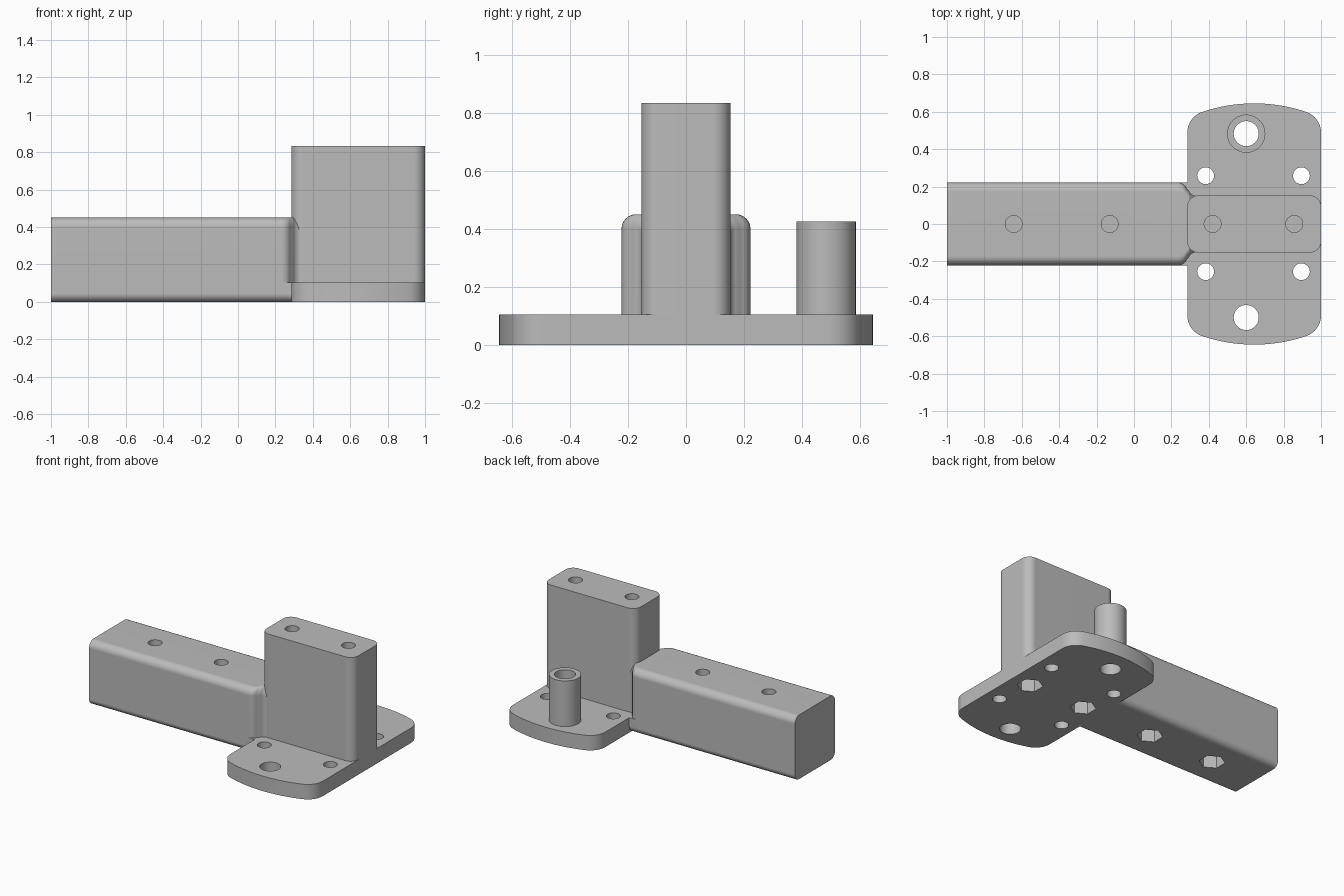
import bpy, bmesh
from math import pi, sin, cos, asin, radians

cube = bpy.data.objects.get("Cube")
if cube:
    bpy.data.objects.remove(cube, do_unlink=True)

GREY = (0.5, 0.5, 0.5, 1)
grey = bpy.data.materials.new("plain_grey")
grey.use_nodes = True
grey.diffuse_color = GREY
grey.node_tree.nodes["Principled BSDF"].inputs["Base Color"].default_value = GREY


def arc(cx, cy, r, start, end, n=8):
    """Points along an arc, angles in radians."""
    return [(cx + r * cos(start + (end - start) * i / n),
             cy + r * sin(start + (end - start) * i / n)) for i in range(n + 1)]


def rounded_rect(a0, a1, b0, b1, low, high):
    """Counter-clockwise rectangle; low and high are the corner radii at b0 and b1."""
    return (arc(a1 - low, b0 + low, low, -pi / 2, 0)
            + arc(a1 - high, b1 - high, high, 0, pi / 2)
            + arc(a0 + high, b1 - high, high, pi / 2, pi)
            + arc(a0 + low, b0 + low, low, pi, 1.5 * pi))


def add_loft(bm, rings):
    """Skin equal rings of points and cap both ends."""
    loops = [[bm.verts.new(p) for p in ring] for ring in rings]
    for a, b in zip(loops, loops[1:]):
        for i in range(len(a)):
            j = (i + 1) % len(a)
            bm.faces.new((a[i], a[j], b[j], b[i]))
    bm.faces.new(loops[0][::-1])
    bm.faces.new(loops[-1])


def add_prism(bm, outline, z0, z1):
    add_loft(bm, [[(x, y, z) for x, y in outline] for z in (z0, z1)])


def add_bore(bm, x, y, r, z0, z1, sides=40, turn=0.0):
    add_prism(bm, arc(x, y, r, turn, turn + 2 * pi, sides)[:-1], z0, z1)


def make_object(name, bm):
    bmesh.ops.recalc_face_normals(bm, faces=bm.faces)
    mesh = bpy.data.meshes.new(name)
    bm.to_mesh(mesh)
    bm.free()
    mesh.materials.append(grey)
    ob = bpy.data.objects.new(name, mesh)
    bpy.context.collection.objects.link(ob)
    return ob


LEFT, RIGHT = 0.285, 1.0
THICK = 0.105
parts = []

# Base plate: straight sides, tight corners, gently bowed ends
R, r, tip = 0.865, 0.115, 0.645
mid = (LEFT + RIGHT) / 2
lean = asin((RIGHT - r - mid) / (R - r))
corner_y = tip - R + (R - r) * cos(lean)
half = (arc(RIGHT - r, corner_y, r, 0, pi / 2 - lean)
        + arc(mid, tip - R, R, pi / 2 - lean, pi / 2 + lean, 16)[1:-1]
        + arc(LEFT + r, corner_y, r, pi / 2 + lean, pi))
bm = bmesh.new()
add_prism(bm, half + [(2 * mid - x, -y) for x, y in half], 0, THICK)
parts.append(make_object("base_plate", bm))

# Upright post
bm = bmesh.new()
add_prism(bm, rounded_rect(LEFT, RIGHT, -0.153, 0.153, 0.06, 0.06), THICK, 0.833)
parts.append(make_object("post", bm))

# Arm: rounded bar whose shoulders curve in to meet the post
WIDE, TALL = 0.222, 0.45
shoulder = arc(0.235, WIDE - 0.05, 0.05, pi / 2, radians(20), 6)
fillet = arc(0.335, 0.195, 0.045, radians(200), radians(270), 6)
stations = [(-1.0, WIDE, TALL)] + [(x, y, TALL) for x, y in shoulder]
stations += [(x, y, TALL - 0.03 * (i / 6) ** 2) for i, (x, y) in enumerate(fillet)]


def arm_ring(x, w, top, high):
    return [(x, y, z) for y, z in rounded_rect(-w, w, 0, top, 0.045, high)]


bm = bmesh.new()
add_loft(bm, [arm_ring(x, w, top, 0.05) for x, w, top in stations])
parts.append(make_object("arm", bm))

# Full-width foot that joins the arm to the plate below the shoulders
bm = bmesh.new()
add_loft(bm, [arm_ring(x, WIDE, THICK, 0.001) for x in (0.235, 0.3)])
parts.append(make_object("arm_foot", bm))

# Guide tube
TUBE_Y = 0.483
bm = bmesh.new()
add_bore(bm, 0.6, TUBE_Y, 0.102, THICK, 0.425, 48)
parts.append(make_object("guide_tube", bm))

# Drill: through holes, blind screw holes and hexagonal nut pockets
bm = bmesh.new()
for y in (TUBE_Y, -0.5):
    add_bore(bm, 0.6, y, 0.067, -0.1, 0.6)
for x in (0.383, 0.895):
    for y in (-0.255, 0.258):
        add_bore(bm, x, y, 0.045, -0.1, 0.2, 32)
for x in (-0.643, -0.13, 0.42, 0.857):
    add_bore(bm, x, 0, 0.045, 0.24, 1.0, 32)
    add_bore(bm, x, 0, 0.083, -0.1, 0.2, 6, pi / 6)
drill = make_object("drill", bm)
drill.hide_render = True

for ob in parts:
    bpy.ops.object.select_all(action='DESELECT')
    ob.select_set(True)
    bpy.context.view_layer.objects.active = ob
    if ob.name != "arm_foot":
        cut = ob.modifiers.new("holes", 'BOOLEAN')
        cut.operation = 'DIFFERENCE'
        cut.solver = 'EXACT'
        cut.object = drill
        bpy.ops.object.modifier_apply(modifier=cut.name)
    bpy.ops.object.shade_smooth_by_angle(angle=radians(32))
    flat = ob.modifiers.new("even_shading", 'WEIGHTED_NORMAL')
    flat.keep_sharp = True

bpy.data.objects.remove(drill, do_unlink=True)
